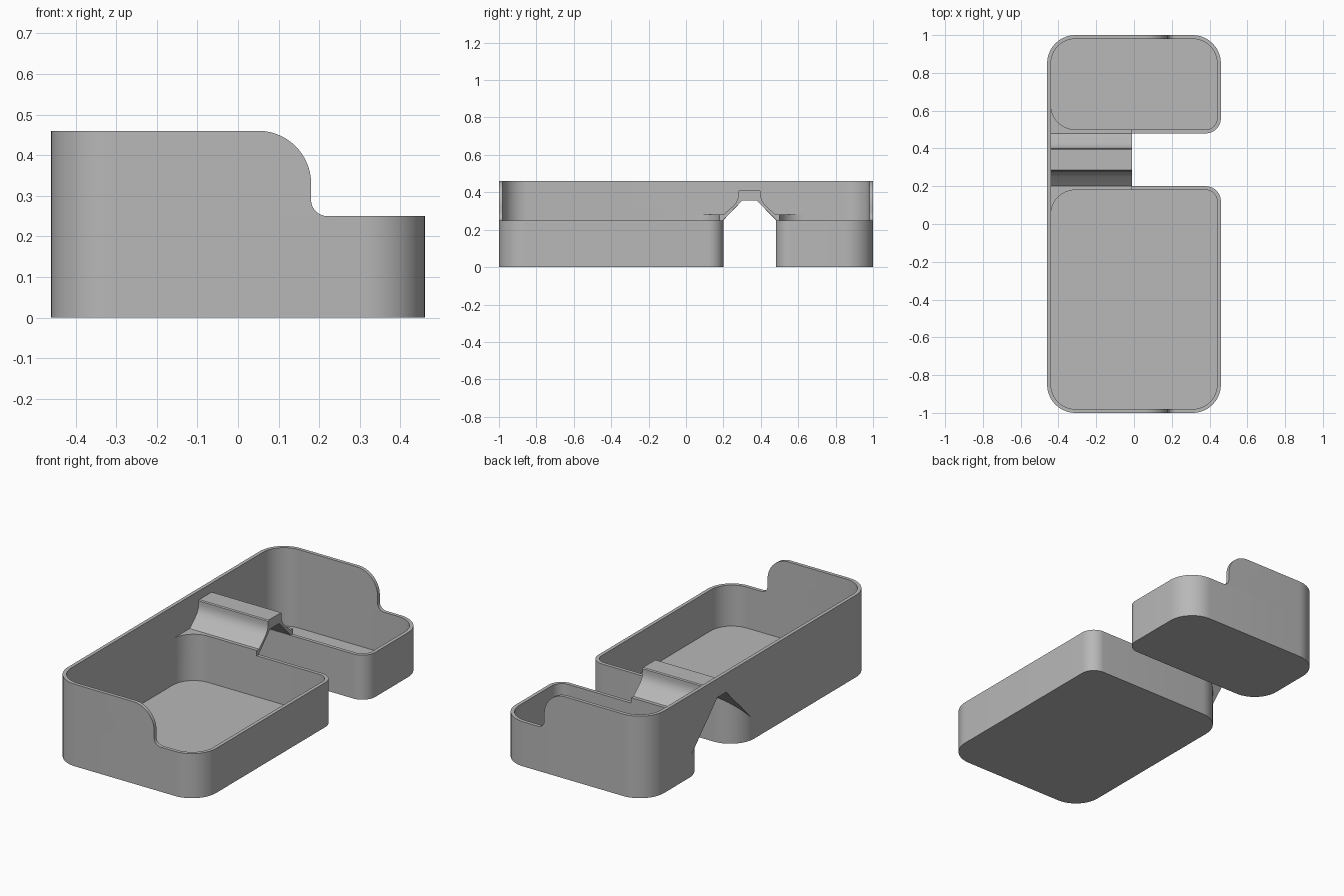
import bpy, bmesh, math

if "Cube" in bpy.data.objects:
    bpy.data.objects.remove(bpy.data.objects["Cube"])

WALL, LOW, HIGH = 0.02, 0.25, 0.46
GAP_MID = 0.34

grey = bpy.data.materials.new("plain grey")
grey.use_nodes = True
grey.diffuse_color = (0.48, 0.48, 0.48, 1)
grey.node_tree.nodes["Principled BSDF"].inputs["Base Color"].default_value = grey.diffuse_color


def arc(cx, cy, r, start, end, n=14):
    angles = [math.radians(start + (end - start) * i / n) for i in range(n + 1)]
    return [(cx + r * math.cos(a), cy + r * math.sin(a)) for a in angles]


def footprint(y0, y1, radii, inset=0.0):
    """Rounded rectangle, corners anticlockwise from front right side."""
    half = 0.46
    signs = [(-1, y0, 1), (1, y0, 1), (1, y1, -1), (-1, y1, -1)]
    points = []
    for i, ((sx, y, sy), r) in enumerate(zip(signs, radii)):
        points += arc(sx * (half - r), y + sy * r, r - inset, 180 + 90 * i, 270 + 90 * i)
    return points


def prism(name, points, lo, hi, axis):
    place = {"x": lambda u, v, w: (w, u, v),
             "y": lambda u, v, w: (u, w, v),
             "z": lambda u, v, w: (u, v, w)}[axis]
    bm = bmesh.new()
    base = bm.faces.new([bm.verts.new(place(u, v, lo)) for u, v in points])
    top = bmesh.ops.extrude_face_region(bm, geom=[base])["geom"]
    shift = place(0, 0, hi - lo)
    bmesh.ops.translate(bm, vec=shift, verts=[v for v in top if isinstance(v, bmesh.types.BMVert)])
    bmesh.ops.recalc_face_normals(bm, faces=bm.faces)
    mesh = bpy.data.meshes.new(name)
    bm.to_mesh(mesh)
    bm.free()
    mesh.materials.append(grey)
    obj = bpy.data.objects.new(name, mesh)
    bpy.context.collection.objects.link(obj)
    return obj


def carve(obj, cutters):
    """Subtract the cutters, keep the result and delete the cutters."""
    for cutter in cutters:
        cutter.hide_render = True
        mod = obj.modifiers.new("cut", "BOOLEAN")
        mod.operation, mod.solver, mod.object = "DIFFERENCE", "EXACT", cutter
    graph = bpy.context.evaluated_depsgraph_get()
    mesh = bpy.data.meshes.new_from_object(obj.evaluated_get(graph))
    obj.modifiers.clear()
    obj.data = mesh
    for cutter in cutters:
        bpy.data.objects.remove(cutter)
    return obj


def mirrored(half):
    """Complete a profile that is symmetric about the middle of the gap."""
    return half + [(2 * GAP_MID - y, z) for y, z in reversed(half)]


# Two open trays with rounded corners
trays = {"large_tray": (-1, 0.2, (0.15, 0.15, 0.08, 0.15)),
         "small_tray": (0.48, 1, (0.15, 0.08, 0.15, 0.15))}


def cavity(name):
    return prism("cavity", footprint(*trays[name], WALL), WALL, 0.6, "z")


parts = []
for name in trays:
    parts.append(carve(prism(name, footprint(*trays[name]), 0, LOW, "z"), [cavity(name)]))

# Tall wall along the right side and both ends, stepping down in a curve
corners = (0.15,) * 4
wall = prism("tall_wall", footprint(-1, 1, corners), LOW, HIGH, "z")
inside = prism("wall_inside", footprint(-1, 1, corners, WALL), 0.2, 0.6, "z")
step = ([(0.05, 0.6)] + arc(0.05, 0.33, 0.13, 90, 0) + arc(0.22, 0.29, 0.04, 180, 270)
        + [(0.23, 0.24), (0.6, 0.24), (0.6, 0.6)])
step_cut = prism("step_cut", step, -1.2, 1.2, "y")
arch = mirrored([(0.18, 0.23), (0.3, 0.355)])
arch_cut = prism("arch_cut", arch, -0.6, 0, "x")
parts.append(carve(wall, [inside, step_cut, arch_cut]))

# Raised bridge over the gap, with corner shelves and sloped undersides
upper = [(0.04, 0.28), (0.2, 0.28), (0.25, 0.325), (0.264, 0.34), (0.273, 0.355),
         (0.278, 0.37), (0.28, 0.385), (0.28, 0.405), (0.285, 0.41)]
lower = [(0.04, 0.09), (0.3, 0.355)]
outline = mirrored(upper) + list(reversed(mirrored(lower)))
bridge = prism("bridge", outline, -0.46, -0.01, "x")
parts.append(carve(bridge, [cavity(name) for name in trays]))

# Smooth the curved walls and keep the edges crisp
bpy.ops.object.select_all(action="DESELECT")
for part in parts:
    part.select_set(True)
bpy.context.view_layer.objects.active = parts[0]
bpy.ops.object.shade_smooth_by_angle(angle=math.radians(30))
